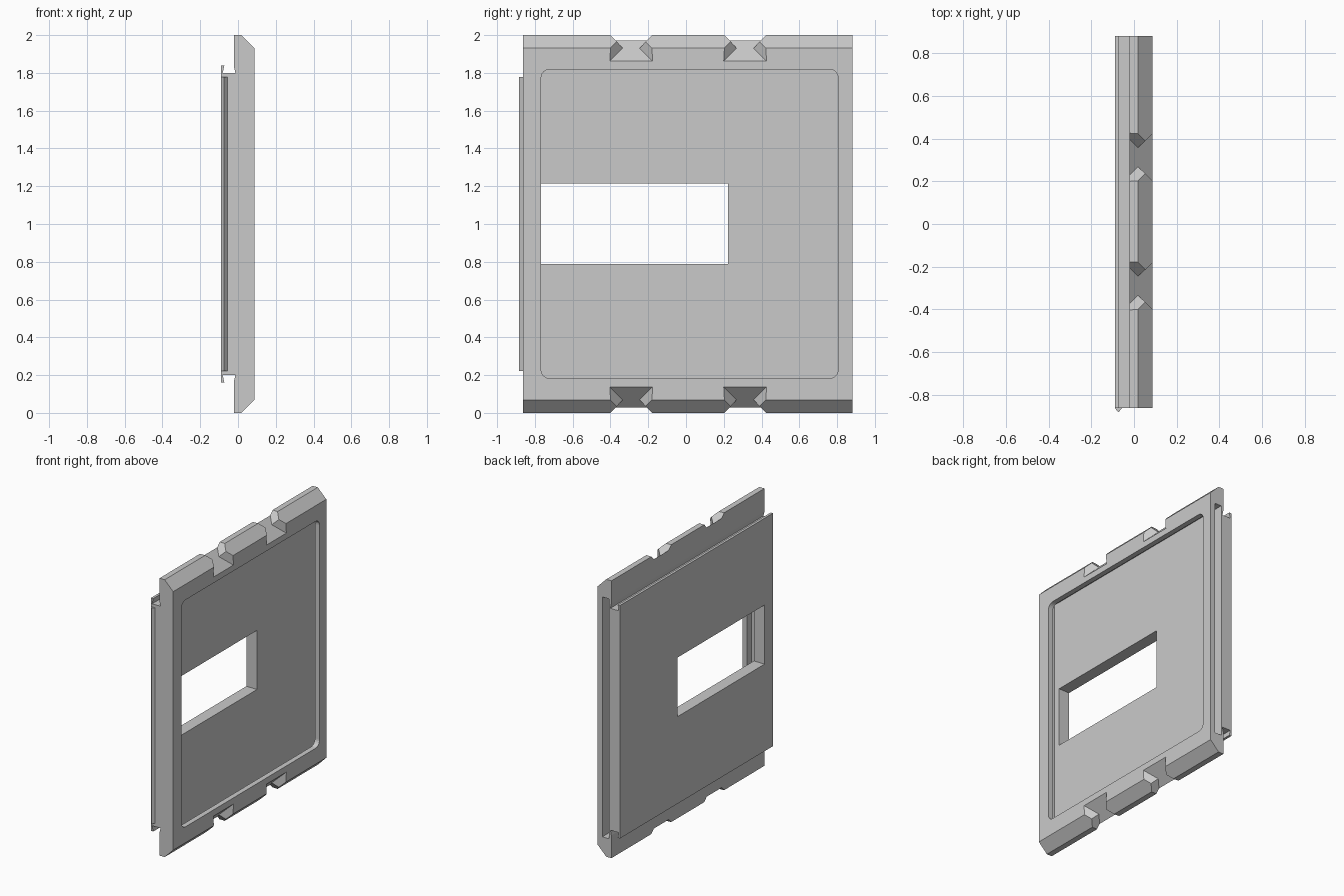
import bpy, bmesh
from mathutils import Vector

old = bpy.data.objects.get("Cube")
if old:
    bpy.data.objects.remove(old, do_unlink=True)

GREY = (0.59, 0.59, 0.59, 1.0)
grey = bpy.data.materials.new("panel grey")
grey.use_nodes = True
grey.diffuse_color = GREY
grey.node_tree.nodes["Principled BSDF"].inputs["Base Color"].default_value = GREY


def finish(name, bm):
    bmesh.ops.recalc_face_normals(bm, faces=bm.faces)
    mesh = bpy.data.meshes.new(name)
    bm.to_mesh(mesh)
    bm.free()
    mesh.materials.append(grey)
    obj = bpy.data.objects.new(name, mesh)
    bpy.context.scene.collection.objects.link(obj)
    return obj


def loft(name, first, second):
    """Solid between two matching outlines."""
    bm = bmesh.new()
    a = [bm.verts.new(p) for p in first]
    b = [bm.verts.new(p) for p in second]
    bm.faces.new(a)
    bm.faces.new(b)
    for i in range(len(a)):
        j = (i + 1) % len(a)
        bm.faces.new((a[i], a[j], b[j], b[i]))
    return finish(name, bm)


def box(name, x, y, z, radius=0):
    """Box from ranges, optionally with corners rounded along x."""
    bm = bmesh.new()
    bmesh.ops.create_cube(bm, size=1)
    for v in bm.verts:
        v.co = Vector([r[0] if c < 0 else r[1] for c, r in zip(v.co, (x, y, z))])
    if radius:
        edges = [e for e in bm.edges
                 if abs(e.verts[0].co.x - e.verts[1].co.x) > 0.01]
        bmesh.ops.bevel(bm, geom=edges, offset=radius, segments=6,
                        profile=0.5, affect='EDGES')
    return finish(name, bm)


def cut(target, cutter):
    cutter.hide_render = True
    mod = target.modifiers.new("cut", 'BOOLEAN')
    mod.operation, mod.solver, mod.object = 'DIFFERENCE', 'EXACT', cutter
    bpy.context.view_layer.objects.active = target
    bpy.ops.object.modifier_apply(modifier=mod.name)
    bpy.data.objects.remove(cutter, do_unlink=True)


FRONT, BACK = -0.863, 0.882
FLOOR, LIP = -0.004, 0.05

# Panel section: chamfered frame, undercut neck and flared rear lip
half = [(0.087, 1.932), (0.019, 2.0), (-0.022, 2.0), (-0.022, 1.835),
        (-0.014, 1.8), (-0.081, 1.8), (-0.072, 1.84), (-0.09, 1.84)]
section = half + [(x, 2 - z) for x, z in reversed(half)]
panel = loft("wall_panel", [(x, FRONT, z) for x, z in section],
             [(x, BACK, z) for x, z in section])

# Sheet pocket running under the frame lip and open at the back end
cut(panel, box("pocket_cutter", (FLOOR, LIP), (-0.815, 1), (0.135, 1.865)))
# Rounded opening through the lip, and window through the rear wall
cut(panel, box("opening_cutter", (0.02, 0.2), (-0.767, 0.805), (0.183, 1.819), 0.045))
cut(panel, box("window_cutter", (-0.2, 0.03), (-0.767, 0.223), (0.788, 1.214)))


# Waisted, tapered notches cut square to the chamfers
def notch_outline(y, total, waist, flip):
    pts = []
    for side, diffs in ((-1, (-2.1, -1.912, -1.7)), (1, (-1.7, -1.912, -2.1))):
        for d in diffs:
            width = waist + 0.5 * abs(d + 1.912)
            z = (total - d) / 2
            pts.append(((total + d) / 2, y + side * width, 2 - z if flip else z))
    return pts


for y in (-0.29, 0.313):
    for flip in (False, True):
        cut(panel, loft("notch_cutter", notch_outline(y, 1.949, 0.045, flip),
                        notch_outline(y, 2.1, 0.112, flip)))

# Pointed locating ridge on the front end
ridge = [(-0.09, FRONT), (-0.073, -0.883), (-0.056, FRONT), (-0.073, FRONT + 0.01)]
loft("locating_ridge", [(x, y, 0.222) for x, y in ridge],
     [(x, y, 1.778) for x, y in ridge])
